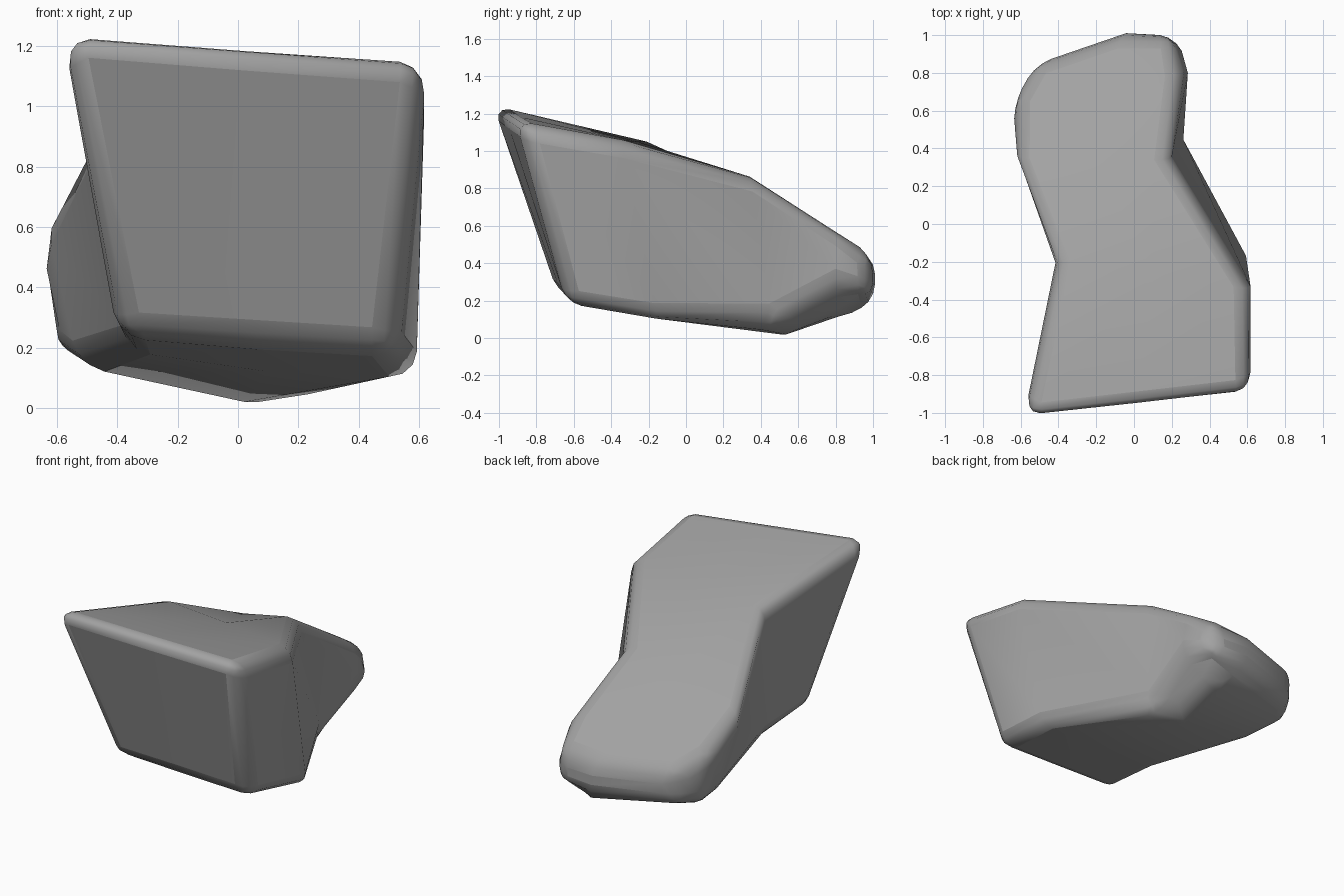
import bpy
import bmesh
from mathutils import Vector

if "Cube" in bpy.data.objects:
    bpy.data.objects.remove(bpy.data.objects["Cube"], do_unlink=True)


def make_material(name, colour):
    material = bpy.data.materials.new(name)
    material.use_nodes = True
    material.diffuse_color = colour
    material.node_tree.nodes["Principled BSDF"].inputs["Base Color"].default_value = colour
    return material


def loft(name, sections, material):
    """Skin a row of matching rings and close both ends with paired quads."""
    bm = bmesh.new()
    rings = [[bm.verts.new(Vector(point)) for point in ring] for ring in sections]
    for ring, following in zip(rings, rings[1:]):
        for i in range(len(ring)):
            j = (i + 1) % len(ring)
            bm.faces.new((ring[i], ring[j], following[j], following[i]))
    for ring in (rings[0], rings[-1]):
        left, middle, right, low_right, low_middle, low_left = ring
        bm.faces.new((left, middle, low_middle, low_left))
        bm.faces.new((middle, right, low_right, low_middle))
    bmesh.ops.recalc_face_normals(bm, faces=bm.faces)
    mesh = bpy.data.meshes.new(name)
    bm.to_mesh(mesh)
    bm.free()
    mesh.materials.append(material)
    stone = bpy.data.objects.new(name, mesh)
    bpy.context.collection.objects.link(stone)
    return stone


# Rings from the broad front to the low tail
# Order: top left, top middle, top right, bottom right, bottom middle, bottom left
front_end = [(-.6, -1.04, 1.25), (.02, -.97, 1.2), (.63, -.9, 1.155),
             (.52, -.64, .18), (.06, -.66, .21), (-.4, -.69, .24)]
waist = [(-.42, -.2, 1.05), (.1, -.26, 1.05), (.62, -.35, 1.06),
         (.59, -.15, .1), (.1, -.2, .12), (-.38, -.25, .19)]
bend = [(-.64, .35, .64), (-.2, .34, .8), (.19, .34, .88),
        (.27, .46, .1), (.09, .56, 0), (-.53, .45, .14)]
shoulder = [(-.64, .64, .52), (-.2, .7, .58), (.25, .8, .58),
            (.3, .8, .28), (.09, .82, .1), (-.62, .66, .19)]
tail = [(-.52, .85, .43), (-.05, 1.01, .43), (.22, 1, .43),
        (.22, .99, .21), (-.03, 1.01, .2), (-.52, .84, .2)]

grey = make_material("stone grey", (.36, .36, .36, 1))
rock = loft("rock", [front_end, waist, bend, shoulder, tail], grey)

# Worn, rounded edges
bevel = rock.modifiers.new("worn edges", "BEVEL")
bevel.width = .085
bevel.segments = 3
bevel.limit_method = "ANGLE"
bevel.angle_limit = .65

bpy.context.view_layer.objects.active = rock
rock.select_set(True)
bpy.ops.object.shade_smooth_by_angle(angle=.8)
